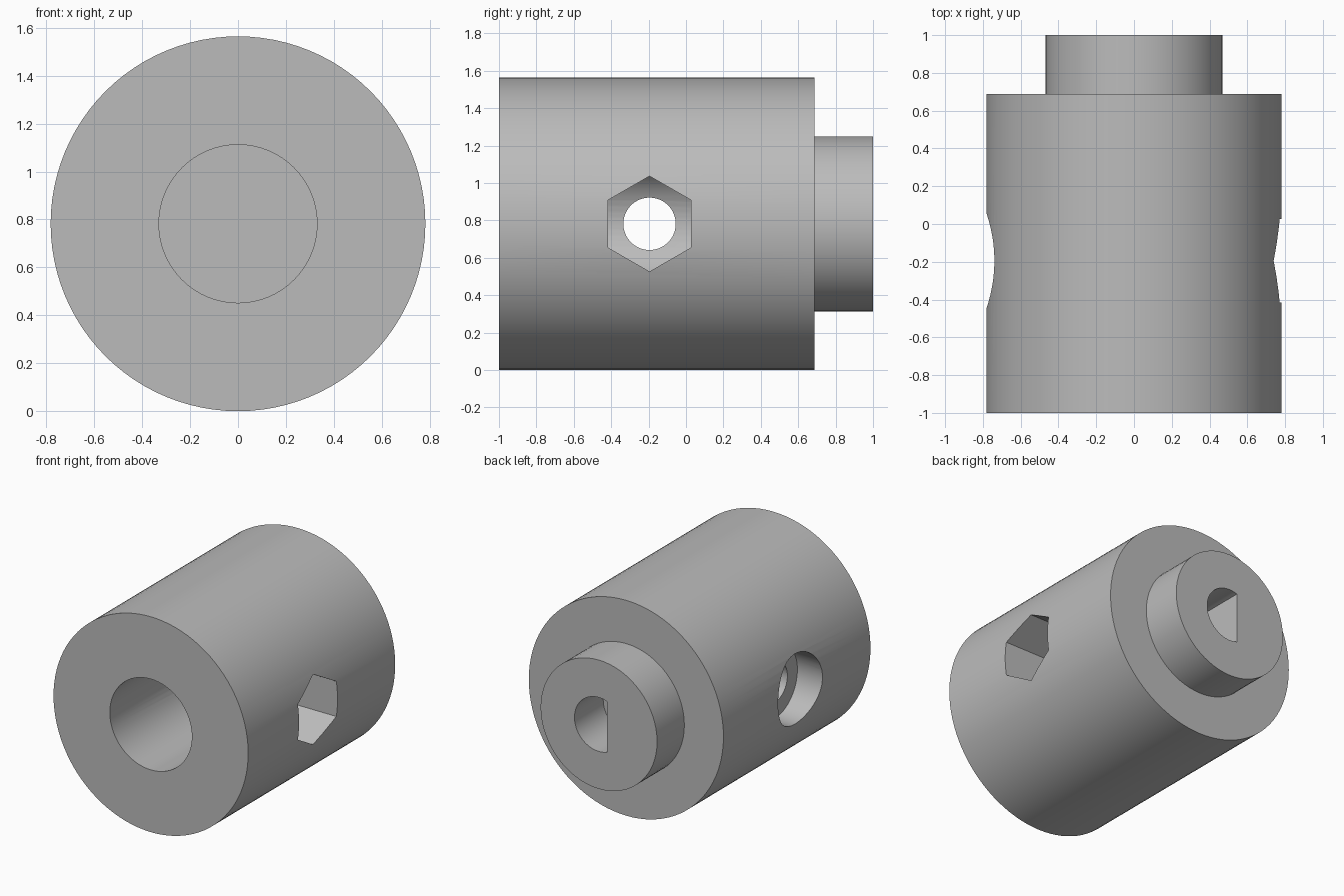
import bpy, bmesh
from math import cos, sin, pi, acos, radians

R = 0.782            # body radius, also the axis height
HOLE_Y = -0.195      # position of the cross hole along the body

cube = bpy.data.objects.get("Cube")
if cube:
    bpy.data.objects.remove(cube, do_unlink=True)

grey = bpy.data.materials.new("plain grey")
grey.use_nodes = True
grey.diffuse_color = (0.5, 0.5, 0.5, 1)
grey.node_tree.nodes["Principled BSDF"].inputs["Base Color"].default_value = (0.5, 0.5, 0.5, 1)


def ring(radius, sides=64):
    return [(radius * cos(pi / 2 + 2 * pi * i / sides),
             radius * sin(pi / 2 + 2 * pi * i / sides)) for i in range(sides)]


def d_shape(radius, flat_x, steps=40):
    # Arc closed by a straight flat on the -x side
    limit = acos(flat_x / radius)
    return [(radius * cos(a), radius * sin(a))
            for a in (-limit + 2 * limit * i / steps for i in range(steps + 1))]


def prism(name, profile, axis, start, end, offset=0.0):
    # Extrude a profile along x or y at the height of the body axis
    bm = bmesh.new()
    place = {"x": lambda u, v: (start, u + offset, v + R),
             "y": lambda u, v: (u + offset, start, v + R)}[axis]
    face = bm.faces.new([bm.verts.new(place(u, v)) for u, v in profile])
    result = bmesh.ops.extrude_face_region(bm, geom=[face])
    top = [g for g in result["geom"] if isinstance(g, bmesh.types.BMVert)]
    step = (end - start, 0, 0) if axis == "x" else (0, end - start, 0)
    bmesh.ops.translate(bm, verts=top, vec=step)
    bmesh.ops.recalc_face_normals(bm, faces=bm.faces)
    mesh = bpy.data.meshes.new(name)
    bm.to_mesh(mesh)
    bm.free()
    mesh.materials.append(grey)
    obj = bpy.data.objects.new(name, mesh)
    bpy.context.collection.objects.link(obj)
    return obj


def combine(target, tool, operation):
    mod = target.modifiers.new(tool.name, "BOOLEAN")
    mod.operation = operation
    mod.solver = "EXACT"
    mod.object = tool
    bpy.context.view_layer.objects.active = target
    bpy.ops.object.modifier_apply(modifier=mod.name)
    bpy.data.objects.remove(tool, do_unlink=True)


# Stepped cylinder: main barrel with a boss at the back
body = prism("coupling_body", ring(R, 96), "y", -1, 0.687)
combine(body, prism("rear_boss", ring(0.468), "y", 0.5, 1), "UNION")

# Front bore, D-shaped shaft socket, nut pocket, screw hole and head recess
cutters = [
    prism("front_bore", ring(0.33), "y", -1.2, 0.35),
    prism("shaft_socket", d_shape(0.196, -0.064), "y", 0.67, 1.2),
    prism("nut_pocket", ring(0.255, 6), "x", 0, 1, HOLE_Y),
    prism("screw_hole", ring(0.14), "x", -1, -0.1, HOLE_Y),
    prism("screw_head_recess", ring(0.255), "x", -1, -0.58, HOLE_Y),
]
for cutter in cutters:
    combine(body, cutter, "DIFFERENCE")

bpy.ops.object.select_all(action="DESELECT")
body.select_set(True)
bpy.context.view_layer.objects.active = body
bpy.ops.object.shade_smooth_by_angle(angle=radians(30))
